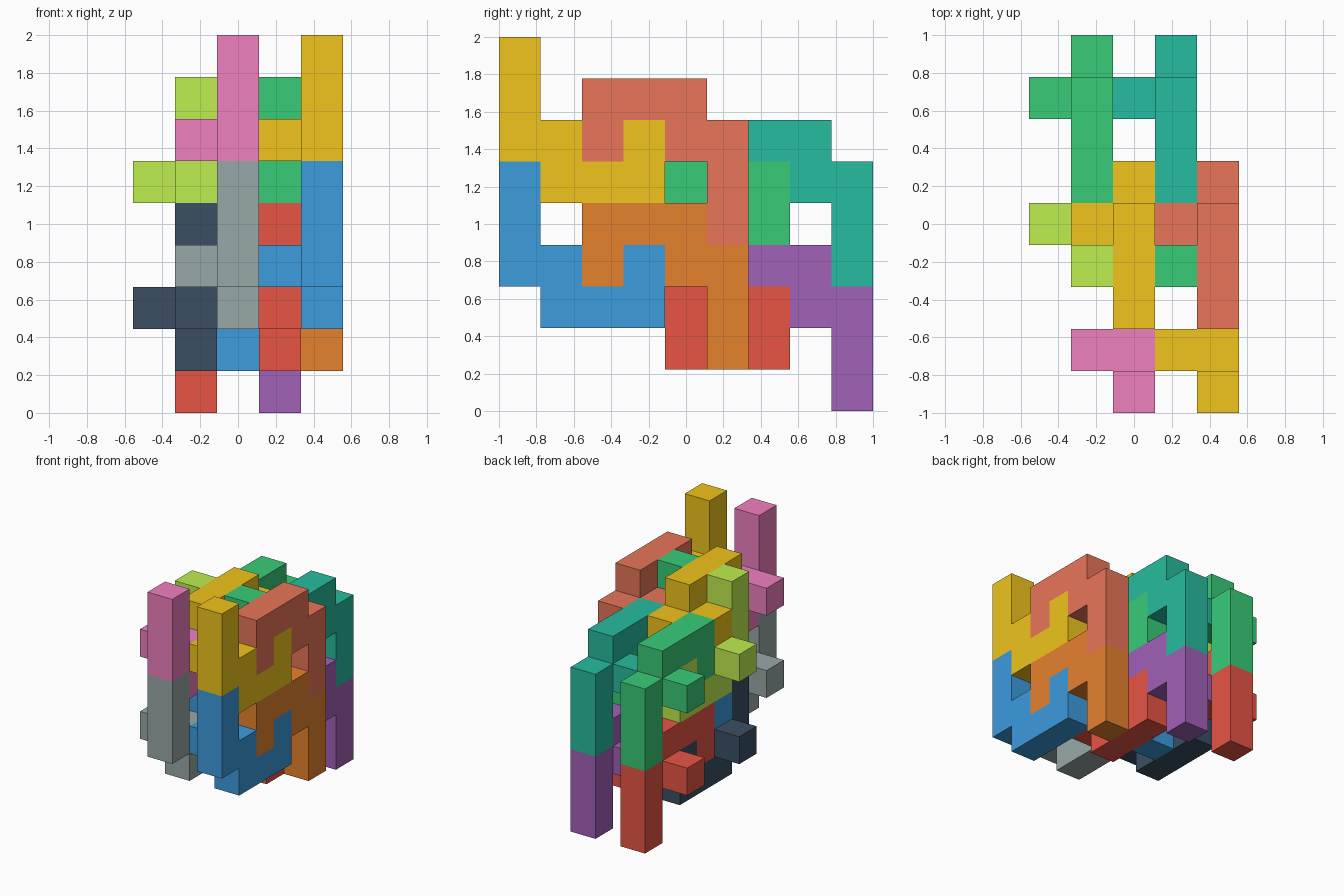
import bpy, bmesh
from mathutils import Color, Vector

if "Cube" in bpy.data.objects:
    bpy.data.objects.remove(bpy.data.objects["Cube"])

U = 2 / 9  # edge of one cube cell

# Interlocking puzzle piece: hooked outline in the y-z plane plus one peg in -x
HOOK = [(4, j, k) for j, k in
        [(0, 6), (0, 7), (0, 8), (1, 5), (1, 6), (2, 5), (3, 5), (3, 6)]] + [(3, 1, 6)]
# Its partner is the same piece turned half way round about x
TURNED = [(i, 5 - j, 12 - k) for i, j, k in HOOK]
SIDES = [Vector(d) for d in
         [(1, 0, 0), (-1, 0, 0), (0, 1, 0), (0, -1, 0), (0, 0, 1), (0, 0, -1)]]

# Screen colours, turned to linear values for the materials
COLOURS = {
    "red": (0.91, 0.33, 0.27), "blue": (0.24, 0.61, 0.87), "green": (0.22, 0.80, 0.47),
    "gold": (0.94, 0.77, 0.11), "purple": (0.63, 0.38, 0.72), "orange": (0.90, 0.51, 0.18),
    "teal": (0.15, 0.74, 0.62), "salmon": (0.91, 0.46, 0.35), "navy": (0.23, 0.31, 0.39),
    "grey": (0.60, 0.66, 0.66), "lime": (0.75, 0.93, 0.31), "pink": (0.94, 0.50, 0.75),
}
MATERIALS = {}
for name, rgb in COLOURS.items():
    MATERIALS[name] = bpy.data.materials.new(name)
    MATERIALS[name].diffuse_color = (*Color(rgb).from_srgb_to_scene_linear(), 1)


def add_piece(name, cells, shift, colour):
    """Outer skin of a group of cells, merged into flat faces."""
    cells = {tuple(a + b for a, b in zip(c, shift)) for c in cells}
    bm = bmesh.new()
    for c in cells:
        mid = Vector(c) + Vector((-2, -4, 0.5))
        for d in SIDES:
            if tuple(int(a + b) for a, b in zip(c, d)) in cells:
                continue
            u = Vector((d.y, d.z, d.x))
            v = d.cross(u)
            bm.faces.new([bm.verts.new((mid + (d + s * u + t * v) / 2) * U)
                          for s, t in ((1, 1), (-1, 1), (-1, -1), (1, -1))])
    bmesh.ops.remove_doubles(bm, verts=bm.verts, dist=1e-4)
    bmesh.ops.dissolve_limit(bm, angle_limit=0.01, verts=bm.verts, edges=bm.edges)
    bmesh.ops.recalc_face_normals(bm, faces=bm.faces)
    mesh = bpy.data.meshes.new(name)
    bm.to_mesh(mesh)
    bm.free()
    mesh.materials.append(MATERIALS[colour])
    bpy.context.collection.objects.link(bpy.data.objects.new(name, mesh))


# Colours per stack: (upper, lower), for the hook and for its turned partner
STACKS = [
    ("right_front", (0, 0, 0), ("gold", "blue"), ("salmon", "orange")),
    ("right_back", (-1, 3, -1), ("green", "red"), ("teal", "purple")),
    ("left_front", (-2, 0, 0), ("pink", "grey"), ("gold", "blue")),
    ("left_back", (-3, 3, -1), ("lime", "navy"), ("green", "red")),
]
for place, (dx, dy, dz), hooks, turned in STACKS:
    for level, drop in enumerate((0, 3)):
        height = ("upper", "lower")[level]
        shift = (dx, dy, dz - drop)
        add_piece(f"{height}_{place}_hook", HOOK, shift, hooks[level])
        add_piece(f"{height}_{place}_turned_hook", TURNED, shift, turned[level])

for m in bpy.data.materials:
    if m.users and not m.is_grease_pencil:
        m.use_nodes = True
        m.node_tree.nodes["Principled BSDF"].inputs["Base Color"].default_value = m.diffuse_color
